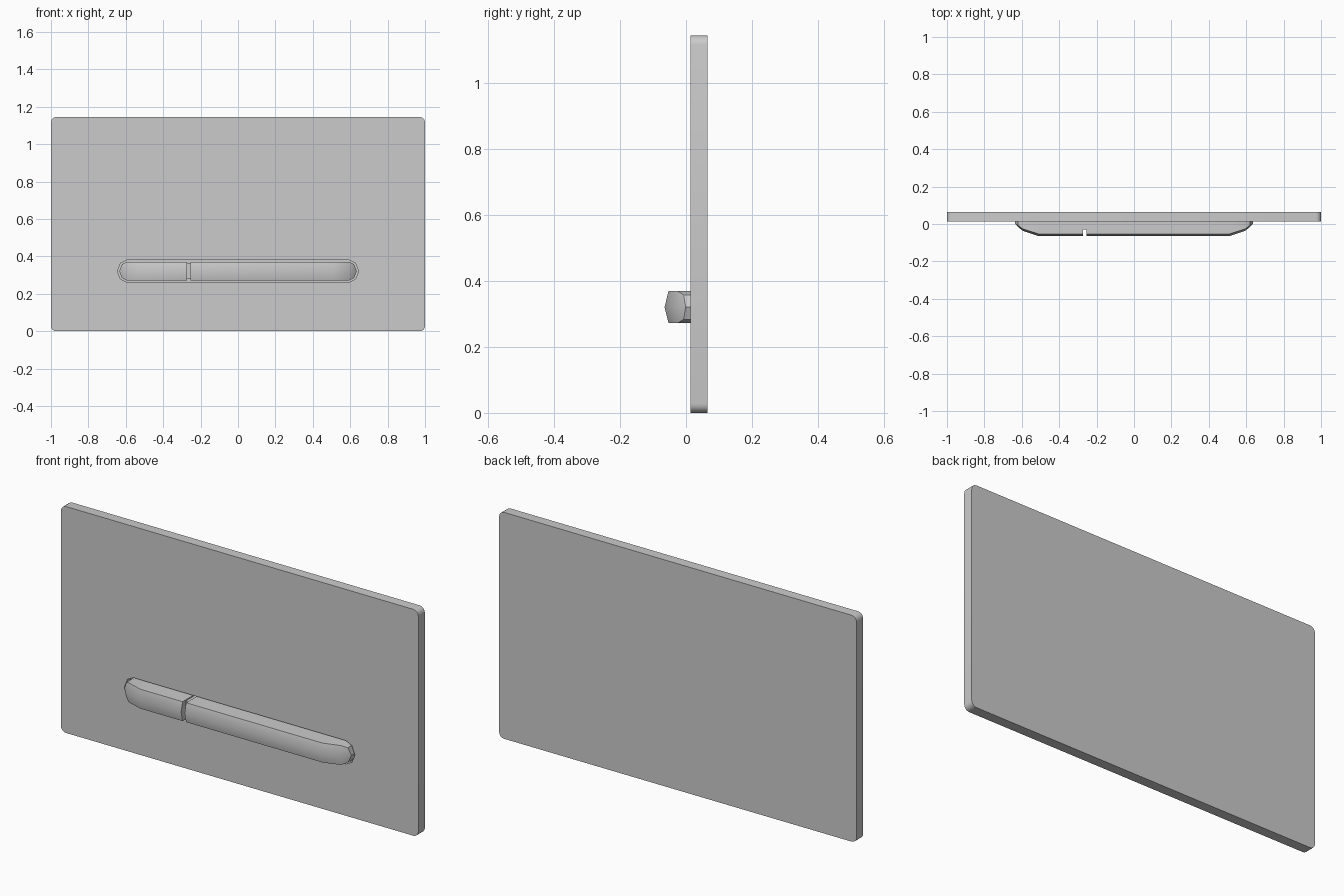
import bpy, bmesh, math

if "Cube" in bpy.data.objects:
    bpy.data.objects.remove(bpy.data.objects["Cube"])

ZC = 0.321      # height of the button centre line
FLOOR = 0.045   # depth of the recess behind the buttons


def finish(name, bm, smooth=True):
    bmesh.ops.remove_doubles(bm, verts=bm.verts, dist=1e-5)
    bmesh.ops.recalc_face_normals(bm, faces=bm.faces)
    me = bpy.data.meshes.new(name)
    bm.to_mesh(me)
    bm.free()
    ob = bpy.data.objects.new(name, me)
    bpy.context.collection.objects.link(ob)
    bpy.ops.object.select_all(action='DESELECT')
    ob.select_set(True)
    bpy.context.view_layer.objects.active = ob
    if smooth:
        bpy.ops.object.shade_smooth_by_angle(angle=math.radians(30))
    return ob


def prism(name, outline, y0, y1, smooth=True):
    """Extrude an x-z outline from y0 to y1."""
    bm = bmesh.new()
    face = bm.faces.new([bm.verts.new((x, y0, z)) for x, z in outline])
    ext = bmesh.ops.extrude_face_region(bm, geom=[face])
    for v in ext['geom']:
        if isinstance(v, bmesh.types.BMVert):
            v.co.y = y1
    return finish(name, bm, smooth)


def loft(name, stations):
    """Skin house-shaped sections (x, half height, shoulder y, crest y)."""
    bm = bmesh.new()
    rings = [[bm.verts.new((x, y, ZC + z)) for y, z in
              ((FLOOR, -w), (s, -w), (c, 0), (s, w), (FLOOR, w))]
             for x, w, s, c in stations]
    for a, b in zip(rings, rings[1:]):
        for i in range(5):
            j = (i + 1) % 5
            bm.faces.new((a[i], a[j], b[j], b[i]))
    bm.faces.new(rings[0])
    bm.faces.new(rings[-1])
    return finish(name, bm)


# Wall plate with rounded corners
R, H, N = 0.028, 1.145, 4
corners = ((1 - R, H - R), (-1 + R, H - R), (-1 + R, R), (1 - R, R))
outline = []
for k, (cx, cz) in enumerate(corners):
    for i in range(N + 1):
        a = math.pi / 2 * (k + i / N)
        outline.append((cx + R * math.cos(a), cz + R * math.sin(a)))
plate = prism("wall_plate", outline, 0.013, 0.065)

# Recess around the buttons
half = [(0.595, -0.059), (0.628, -0.042), (0.645, 0), (0.628, 0.042), (0.595, 0.059)]
slot = [(x, ZC + z) for x, z in half] + [(-x, ZC - z) for x, z in half]
cutter = prism("recess_cutter", slot, -0.02, FLOOR, False)
cutter.hide_render = True
mod = plate.modifiers.new("recess", 'BOOLEAN')
mod.operation = 'DIFFERENCE'
mod.solver = 'EXACT'
mod.object = cutter
bpy.context.view_layer.objects.active = plate
bpy.ops.object.modifier_apply(modifier=mod.name)
bpy.data.objects.remove(cutter)

# Two buttons with faceted, tapering outer ends
end = [(0.51, 0.049, -0.053, -0.065), (0.595, 0.049, -0.026, -0.036),
       (0.62, 0.037, -0.007, -0.016), (0.635, 0, -0.001, -0.001)]
for name, side, inner in (("small_button", -1, 0.273), ("large_button", 1, -0.253)):
    stations = [(inner, 0.049, -0.053, -0.065)] + end
    loft(name, [(side * x, w, s, c) for x, w, s, c in stations])

# Core visible in the gap between the buttons
core = [(-0.28, ZC - 0.043), (-0.246, ZC - 0.043), (-0.246, ZC + 0.043), (-0.28, ZC + 0.043)]
prism("button_core", core, -0.03, FLOOR, False)
